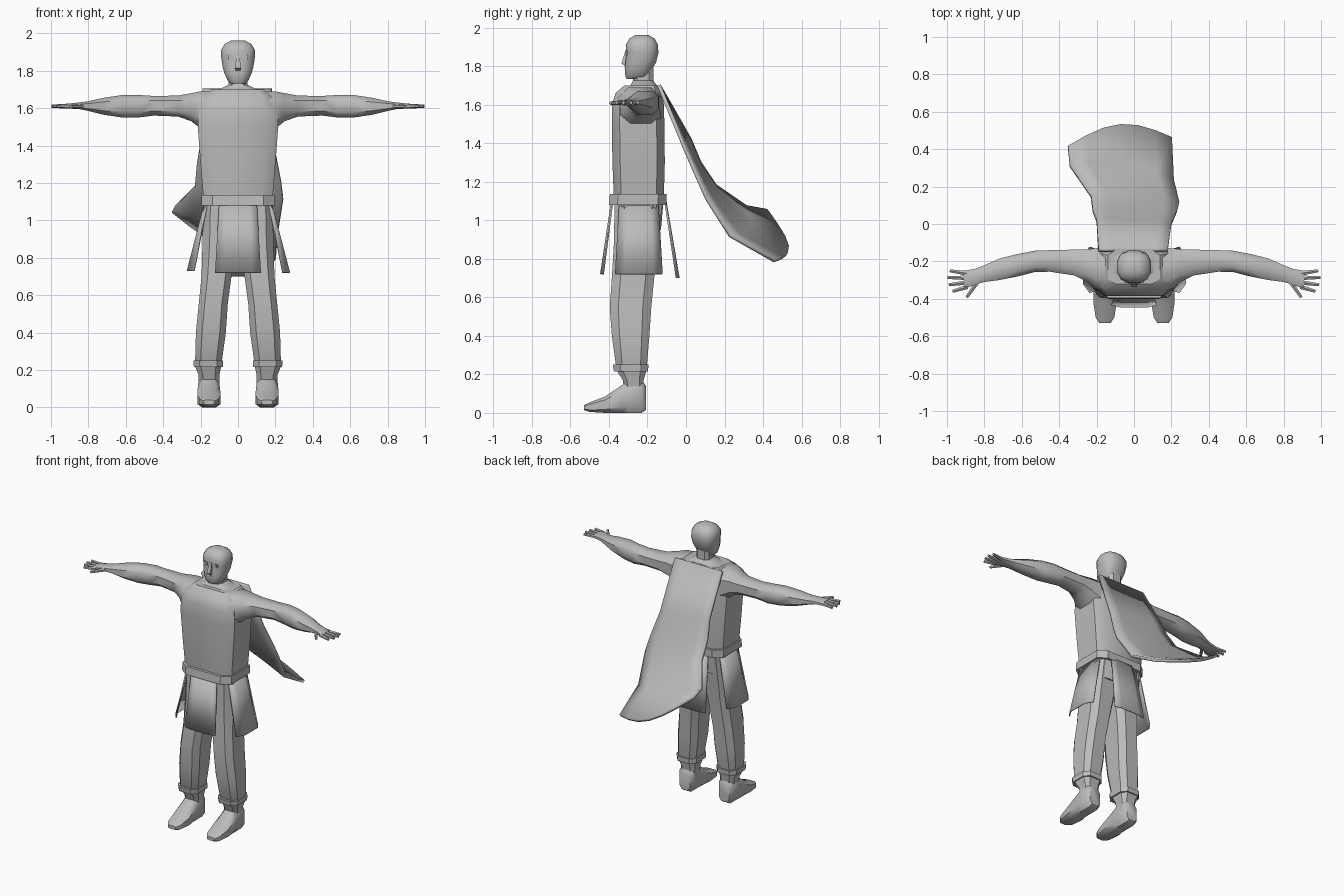
import bpy, bmesh, math
from mathutils import Vector

default_cube = bpy.data.objects.get("Cube")
if default_cube:
    bpy.data.objects.remove(default_cube, do_unlink=True)

# Single clay material
grey = bpy.data.materials.new("clay_grey")
grey.use_nodes = True
colour = (0.5, 0.5, 0.5, 1)
grey.diffuse_color = colour
grey.node_tree.nodes["Principled BSDF"].inputs["Base Color"].default_value = colour


def finish(name, bm, smooth=35):
    """Turn a bmesh into a shaded object."""
    bmesh.ops.recalc_face_normals(bm, faces=bm.faces)
    mesh = bpy.data.meshes.new(name)
    bm.to_mesh(mesh)
    bm.free()
    mesh.materials.append(grey)
    obj = bpy.data.objects.new(name, mesh)
    bpy.context.collection.objects.link(obj)
    bpy.ops.object.select_all(action="DESELECT")
    bpy.context.view_layer.objects.active = obj
    obj.select_set(True)
    if smooth:
        bpy.ops.object.shade_smooth_by_angle(angle=math.radians(smooth))
    return obj


def soft(value, power):
    return math.copysign(abs(value) ** power, value)


def loft(name, rings, axis="z", sides=8, power=0.6, flip=1, smooth=35):
    """Skin rings of (position, low a, high a, low b, high b) along an axis."""
    bm = bmesh.new()
    half_step = math.pi / sides
    loops = []
    for pos, a0, a1, b0, b1 in rings:
        loop = []
        for i in range(sides):
            angle = half_step * (2 * i + 1)
            u = soft(math.cos(angle) / math.cos(half_step), power)
            v = soft(math.sin(angle) / math.cos(half_step), power)
            a = (a0 + a1 + u * (a1 - a0)) / 2
            b = (b0 + b1 + v * (b1 - b0)) / 2
            x, y, z = {"x": (pos, a, b), "y": (a, pos, b), "z": (a, b, pos)}[axis]
            loop.append(bm.verts.new((x * flip, y, z)))
        loops.append(loop)
    for low, high in zip(loops, loops[1:]):
        for i in range(sides):
            j = (i + 1) % sides
            bm.faces.new((low[i], low[j], high[j], high[i]))
    bm.faces.new(loops[0])
    bm.faces.new(loops[-1])
    return finish(name, bm, smooth)


def centred(rings):
    """Expand (z, half width, front, back) rings to full extents."""
    return [(z, -w, w, front, back) for z, w, front, back in rings]


def sheet(name, rows, thickness, smooth=35):
    """Cloth built from rows of points, thickened by a modifier."""
    bm = bmesh.new()
    grid = [[bm.verts.new(p) for p in row] for row in rows]
    for r0, r1 in zip(grid, grid[1:]):
        for i in range(len(r0) - 1):
            bm.faces.new((r0[i], r0[i + 1], r1[i + 1], r1[i]))
    obj = finish(name, bm, smooth)
    solid = obj.modifiers.new("thickness", "SOLIDIFY")
    solid.thickness = thickness
    solid.offset = 0
    return obj


def plate(name, x, y, z, width, depth, height):
    bm = bmesh.new()
    bmesh.ops.create_cube(bm, size=1)
    for v in bm.verts:
        v.co = Vector((x + v.co.x * width, y + v.co.y * depth, z + v.co.z * height))
    return finish(name, bm, 0)


def finger(name, base, tip):
    bm = bmesh.new()
    base, tip = Vector(base), Vector(tip)
    way = tip - base
    bmesh.ops.create_cone(bm, cap_ends=True, segments=6, radius1=0.014,
                          radius2=0.009, depth=way.length)
    turn = way.to_track_quat("Z", "Y")
    for v in bm.verts:
        v.co = turn @ v.co + (base + tip) / 2
    return finish(name, bm, 50)


# Torso, neck and belt
loft("torso", centred([
    (.95, .17, -.36, -.13), (1.12, .185, -.375, -.115), (1.3, .2, -.382, -.11),
    (1.5, .215, -.385, -.112), (1.6, .21, -.385, -.115),
    (1.66, .19, -.365, -.12), (1.7, .14, -.32, -.14)]), power=0.4)
loft("neck", centred([
    (1.69, .13, -.3, -.14), (1.705, .09, -.285, -.155),
    (1.725, .05, -.275, -.17), (1.79, .05, -.275, -.17)]))
loft("belt", centred([(1.08, .195, -.4, -.1), (1.135, .195, -.395, -.1)]), power=0.4)

# Head and face
loft("head", centred([
    (1.733, .04, -.308, -.22), (1.748, .056, -.315, -.19), (1.79, .074, -.318, -.172),
    (1.82, .082, -.314, -.155), (1.87, .09, -.31, -.143), (1.91, .09, -.313, -.146),
    (1.942, .073, -.295, -.162), (1.962, .036, -.262, -.195)]),
    sides=12, power=0.75, smooth=45)
loft("nose", centred([
    (1.8, .012, -.316, -.29), (1.815, .016, -.335, -.29), (1.885, .007, -.313, -.29)]),
    sides=4, power=1, smooth=0)
plate("mouth", 0, -.315, 1.79, .055, .008, .006)

for side, s in (("left", 1), ("right", -1)):
    plate(side + "_eye", s * .04, -.308, 1.87, .028, .008, .024)
    plate(side + "_pupil", s * .04, -.311, 1.87, .012, .007, .014)

    # Arm from chest to palm
    loft(side + "_arm", [
        (.1, -.37, -.12, 1.45, 1.69), (.2, -.35, -.13, 1.49, 1.69),
        (.25, -.31, -.135, 1.53, 1.68), (.32, -.275, -.137, 1.555, 1.667),
        (.45, -.255, -.14, 1.56, 1.665), (.53, -.257, -.143, 1.55, 1.67),
        (.62, -.28, -.16, 1.55, 1.67), (.72, -.3, -.185, 1.565, 1.655),
        (.8, -.31, -.22, 1.585, 1.637), (.85, -.325, -.24, 1.595, 1.63),
        (.91, -.347, -.25, 1.598, 1.624)], axis="x", power=0.75, flip=s, smooth=45)
    for i, (reach, spread) in enumerate(((.985, -.25), (.997, -.286), (.99, -.325), (.97, -.36))):
        finger(f"{side}_finger_{i + 1}", (s * .89, -.264 - .024 * i, 1.611),
               (s * reach, spread, 1.61))
    finger(side + "_thumb", (s * .83, -.3, 1.61), (s * .895, -.392, 1.608))

    # Trouser leg, cuff and shoe
    loft(side + "_leg", [
        (.04, .1, .21, -.31, -.215), (.17, .1, .21, -.328, -.22),
        (.22, .09, .23, -.36, -.205), (.4, .065, .225, -.385, -.19),
        (.55, .055, .21, -.396, -.18), (.7, .035, .195, -.385, -.165),
        (.87, .005, .19, -.375, -.15), (1.1, 0, .185, -.37, -.12)], flip=s)
    loft(side + "_cuff", [
        (.215, .08, .236, -.374, -.197), (.25, .08, .238, -.38, -.195)], flip=s)
    loft(side + "_shoe", [
        (-.53, .125, .185, .015, .04), (-.5, .105, .205, .005, .055),
        (-.42, .093, .217, 0, .085), (-.345, .097, .215, 0, .135),
        (-.3, .1, .212, 0, .17), (-.23, .1, .212, 0, .17),
        (-.208, .115, .197, .015, .14)], axis="y", flip=s, smooth=45)

# Four flared skirt panels hanging from the belt
middle = -.245
for name, turn, top, low, bend, hem in (
        ("front", 0, .14, .197, .012, .72), ("left", 1, .175, .275, .035, .72),
        ("back", 2, .14, .208, .012, .7), ("right", 3, .175, .27, .035, .73)):
    rows = []
    for reach, half, fold, z in ((top, .1, bend / 3, 1.1), (low, .122, bend, hem)):
        row = []
        for t in (-1, -.6, .6, 1):
            out = reach - (fold if abs(t) == 1 else 0)
            angle = turn * math.pi / 2
            across = t * half
            row.append((across * math.cos(angle) + out * math.sin(angle),
                        middle + across * math.sin(angle) - out * math.cos(angle), z))
        rows.append(row)
    sheet(name + "_skirt_panel", rows, .008, 15)

# Windblown cape, sagging between its two side edges
right_edge = ((-.19, -.14, 1.7), (-.2, .02, 1.42), (-.22, .07, 1.3),
              (-.23, .15, 1.18), (-.34, .31, 1.07), (-.35, .42, 1.05))
left_edge = ((.18, -.14, 1.7), (.2, 0, 1.36), (.23, .07, 1.2),
             (.24, .11, 1.11), (.21, .23, .92), (.2, .46, .79))
columns = 6
cape_rows = []
for r, (a, b) in enumerate(zip(right_edge, left_edge)):
    sag = Vector((0, .09, -.06)) * (r / 5) ** 2
    cape_rows.append([Vector(a).lerp(Vector(b), c / columns)
                      + sag * math.sin(math.pi * c / columns)
                      for c in range(columns + 1)])
sheet("cape", cape_rows, .02, 40)
